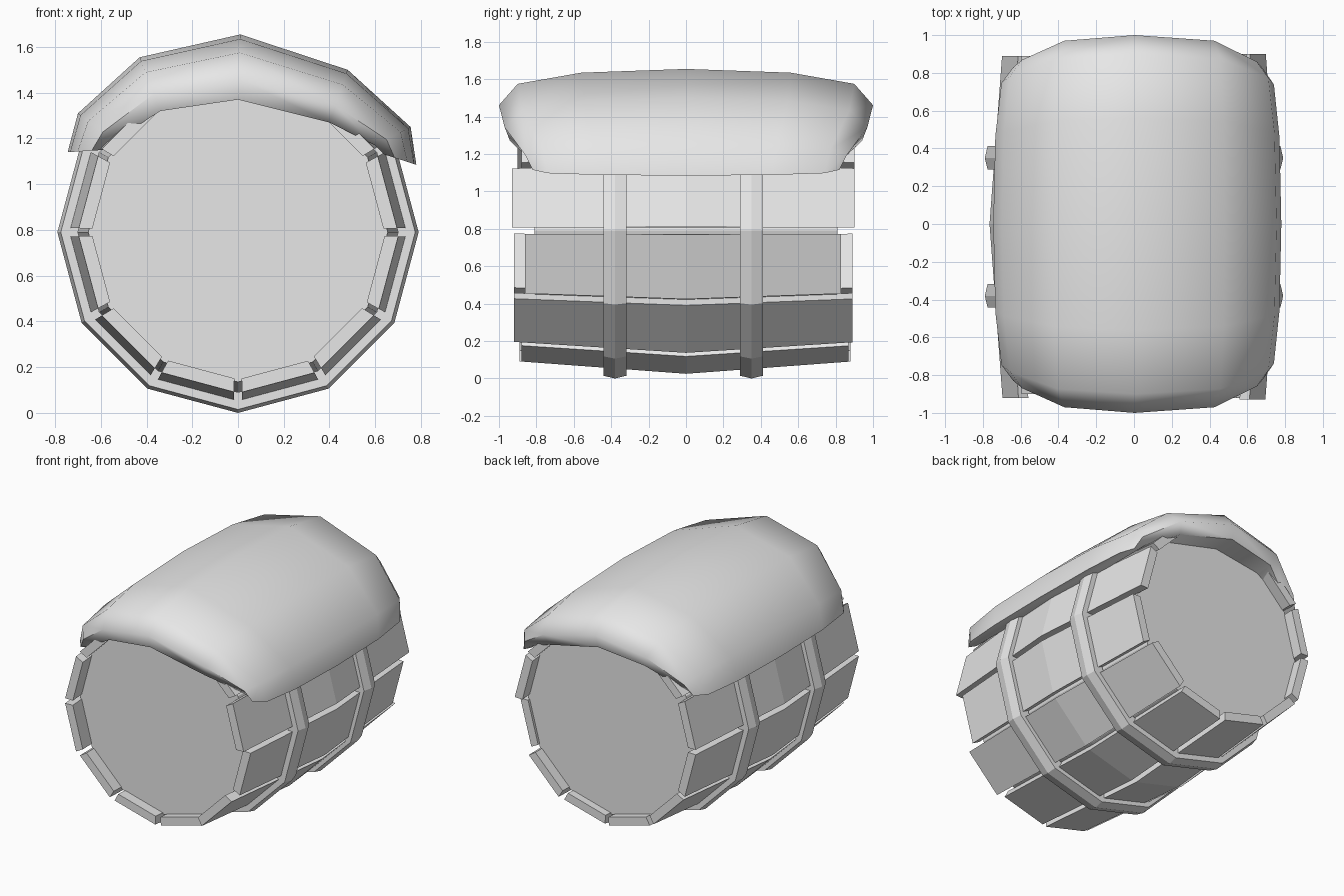
import bpy, bmesh, math
from mathutils import Vector

if "Cube" in bpy.data.objects:
    bpy.data.objects.remove(bpy.data.objects["Cube"])

SIDES = 12
AXIS_Z = 0.79

grey = bpy.data.materials.new("plain_grey")
grey.use_nodes = True
GREY = (0.8, 0.8, 0.8, 1)
grey.diffuse_color = GREY
grey.node_tree.nodes["Principled BSDF"].inputs["Base Color"].default_value = GREY


def corner(i, r, y):
    """Corner i of the barrel's polygon, counted from the bottom towards +x."""
    a = i * math.tau / SIDES
    return Vector((r * math.sin(a), y, AXIS_Z - r * math.cos(a)))


def loft(name, rings, capped=True, closed=False):
    """Skin a list of equal, closed rings of points."""
    bm = bmesh.new()
    loops = [[bm.verts.new(p) for p in ring] for ring in rings]
    n = len(loops[0])
    pairs = list(zip(loops, loops[1:]))
    if closed:
        pairs.append((loops[-1], loops[0]))
    for a, b in pairs:
        for k in range(n):
            m = (k + 1) % n
            bm.faces.new((a[k], a[m], b[m], b[k]))
    if capped and not closed:
        bm.faces.new(loops[0])
        bm.faces.new(loops[-1])
    bmesh.ops.recalc_face_normals(bm, faces=bm.faces)
    mesh = bpy.data.meshes.new(name)
    bm.to_mesh(mesh)
    bm.free()
    mesh.materials.append(grey)
    obj = bpy.data.objects.new(name, mesh)
    bpy.context.collection.objects.link(obj)
    return obj


def polygon_ring(r, y):
    return [corner(i, r, y) for i in range(SIDES)]


# Inner barrel with recessed flat ends
loft("barrel_body", [polygon_ring(r, y) for r, y in
                     ((0.655, -0.81), (0.71, 0), (0.655, 0.81))])

# Bulging staves of uneven length, with narrow gaps between them
GAP = 0.05
ENDS = [(-0.88, 0.87), (-0.92, 0.89), (-0.86, 0.83), (-0.93, 0.90),
        (-0.88, 0.90), (-0.90, 0.88), (-0.89, 0.88), (-0.90, 0.89),
        (-0.92, 0.89), (-0.92, 0.89), (-0.90, 0.88), (-0.89, 0.88)]


def stave_section(i, outer, y):
    inner = outer - 0.06
    pts = []
    for r, order in ((inner, (GAP, 1 - GAP)), (outer, (1 - GAP, GAP))):
        a, b = corner(i, r, y), corner(i + 1, r, y)
        pts += [a.lerp(b, t) for t in order]
    return pts


for i, (front, back) in enumerate(ENDS):
    loft(f"stave_{i + 1}", [stave_section(i, 0.77 - 0.075 * abs(y), y)
                            for y in (front, 0, back)])

# Two hoops with a shallow ridge
for name, y in (("front_hoop", -0.38), ("back_hoop", 0.35)):
    profile = ((0.70, -0.062), (0.775, -0.062), (0.79, 0), (0.775, 0.062), (0.70, 0.062))
    loft(name, [polygon_ring(r, y + dy) for r, dy in profile], closed=True)

# Soft thick cover draped over the top: outer point, inner point, half length
COLUMNS = [((-0.745, 1.14), (-0.59, 1.15), 0.83),
           ((-0.70, 1.31), (-0.54, 1.19), 0.87),
           ((-0.43, 1.555), (-0.34, 1.32), 0.97),
           ((0.01, 1.655), (0, 1.37), 1.0),
           ((0.48, 1.50), (0.40, 1.27), 0.97),
           ((0.755, 1.25), (0.60, 1.17), 0.86),
           ((0.78, 1.085), (0.64, 1.13), 0.82)]
# Rounded lengthwise section: position along the length, share of thickness
HALF = [(0.97, 0), (1.0, 0.32), (0.9, 0.72), (0.56, 0.93)]
SECTION = HALF + [(0, 1)] + [(-y, t) for y, t in reversed(HALF)]


def cover_ring(outer, inner, length):
    o, n = Vector((outer[0], 0, outer[1])), Vector((inner[0], 0, inner[1]))
    return [n.lerp(o, t) + Vector((0, y * length, 0)) for y, t in SECTION]


cover = loft("draped_cover", [cover_ring(*c) for c in COLUMNS])
bpy.ops.object.select_all(action="DESELECT")
cover.select_set(True)
bpy.context.view_layer.objects.active = cover
bpy.ops.object.shade_smooth_by_angle(angle=math.radians(65))
